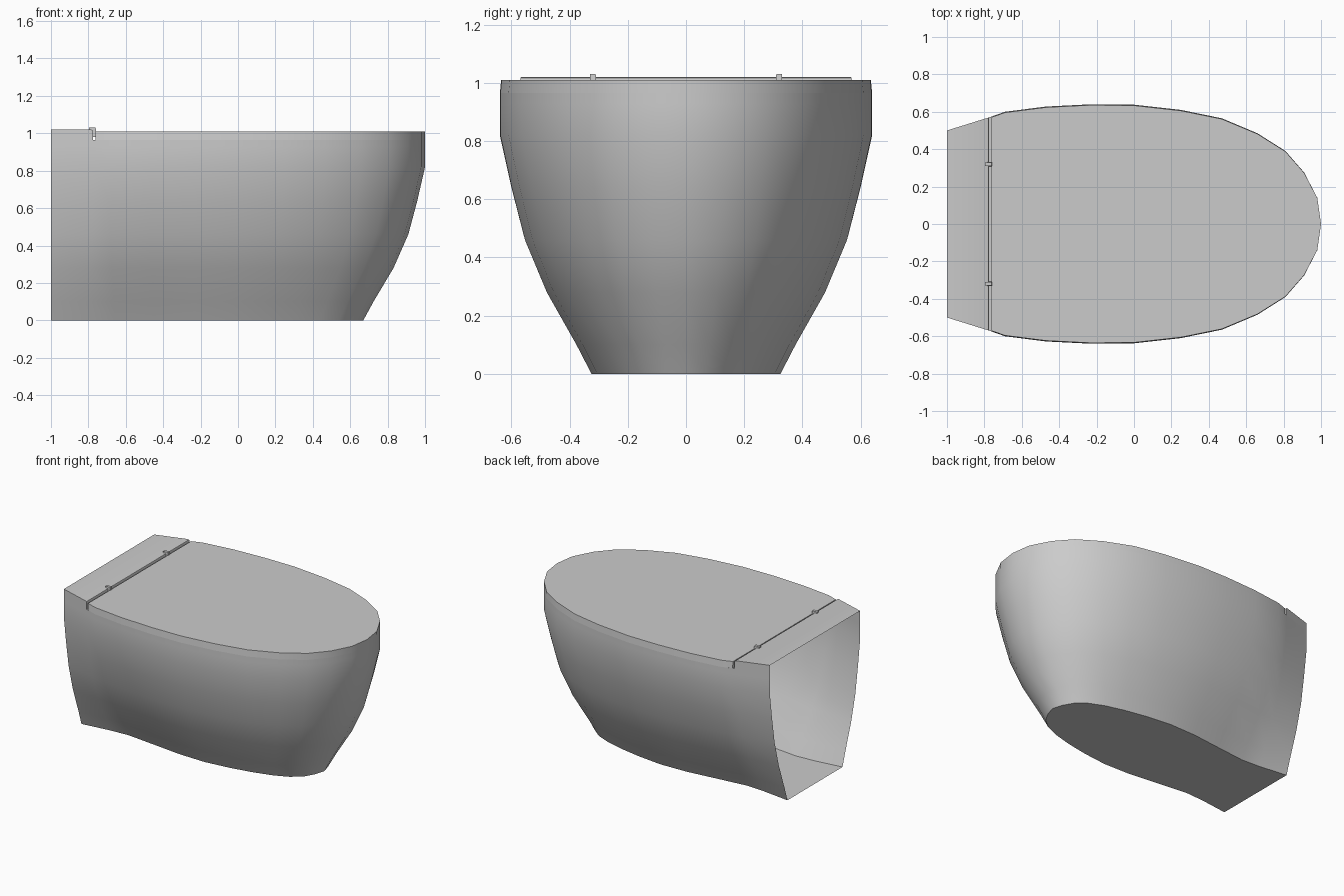
import bpy, bmesh, math

cube = bpy.data.objects.get("Cube")
if cube:
    bpy.data.objects.remove(cube, do_unlink=True)

mat = bpy.data.materials.new("light grey ceramic")
mat.use_nodes = True
GREY = (0.6, 0.6, 0.6, 1)
mat.diffuse_color = GREY
mat.node_tree.nodes["Principled BSDF"].inputs["Base Color"].default_value = GREY

# Matching half outlines (x, y) from the open back to the rounded tip
RIM = [(-1, .5), (-.775, .57), (-.69, .60), (-.47, .628), (-.23, .64), (0, .638), (.25, .61),
       (.47, .565), (.66, .485), (.81, .39), (.91, .275), (.98, .14), (1, 0)]
FOOT = [(-1, .305), (-.8, .28), (-.66, .272), (-.45, .295), (-.23, .32), (-.03, .325), (.15, .305),
        (.31, .275), (.44, .24), (.54, .197), (.61, .14), (.65, .07), (.67, 0)]
# Height and blend from foot outline to rim outline
LEVELS = [(0, 0), (.1, .165), (.28, .49), (.46, .73), (.64, .875), (.82, 1), (.93, 1), (.965, 1)]
SEAM = .965


def mirrored(half, z, scale=1):
    """Full outline: +y side, then the -y side in reverse order."""
    pts = [(x, y * scale, z) for x, y in half]
    return pts + [(x, -y, z) for x, y, z in reversed(pts) if y > 0]


def finish(name, bm):
    bmesh.ops.recalc_face_normals(bm, faces=bm.faces)
    me = bpy.data.meshes.new(name)
    bm.to_mesh(me)
    bm.free()
    me.materials.append(mat)
    ob = bpy.data.objects.new(name, me)
    bpy.context.collection.objects.link(ob)
    bpy.ops.object.select_all(action='DESELECT')
    ob.select_set(True)
    bpy.context.view_layer.objects.active = ob
    bpy.ops.object.shade_smooth_by_angle(angle=math.radians(35))
    return ob


def loft(bm, loops, closed):
    """Skin a stack of outlines and return their vertices."""
    rings = [[bm.verts.new(p) for p in loop] for loop in loops]
    n = len(rings[0])
    for a, b in zip(rings, rings[1:]):
        for i in range(n if closed else n - 1):
            j = (i + 1) % n
            bm.faces.new((a[i], a[j], b[j], b[i]))
    return rings


# Bowl shell: open at the back, flat underside, ledge under the lid
bm = bmesh.new()
loops = []
for z, t in LEVELS:
    half = [(fx + t * (rx - fx), fy + t * (ry - fy)) for (fx, fy), (rx, ry) in zip(FOOT, RIM)]
    loops.append(mirrored(half, z))
rings = loft(bm, loops, False)
bm.faces.new(rings[0])
bm.faces.new(rings[-1][1:-1])
finish("bowl_shell", bm)

# Closed lid with its own vertical edge
bm = bmesh.new()
half = [(-.763, .574)] + RIM[2:]
rings = loft(bm, [mirrored(half, SEAM), mirrored(half, 1.01, .993)], True)
bm.faces.new(rings[-1])
finish("lid", bm)

# Rear deck: side strips, rounded front edge, open at the back and underneath
bm = bmesh.new()
section = [(-.775, SEAM), (-.775, 1.01), (-.778, 1.017), (-.787, 1.02), (-1, 1.02)]
width = lambda x: .5 + (x + 1) / .225 * .07
sides = loft(bm, [[(x, s * width(x), z) for x, z in section] for s in (1, -1)], False)
for s, side in zip((1, -1), sides):
    bm.faces.new(side + [bm.verts.new((-1, s * .5, SEAM))])
finish("rear_deck", bm)

# Hinge tabs bridging the gap
for name, y in (("left_hinge", .32), ("right_hinge", -.32)):
    bm = bmesh.new()
    bmesh.ops.create_cube(bm, size=1)
    for v in bm.verts:
        taper = .8 if v.co.z > 0 else 1
        v.co = (-.779 + v.co.x * .045 * taper, y + v.co.y * .024 * taper, 1.005 + v.co.z * .05)
    finish(name, bm)
